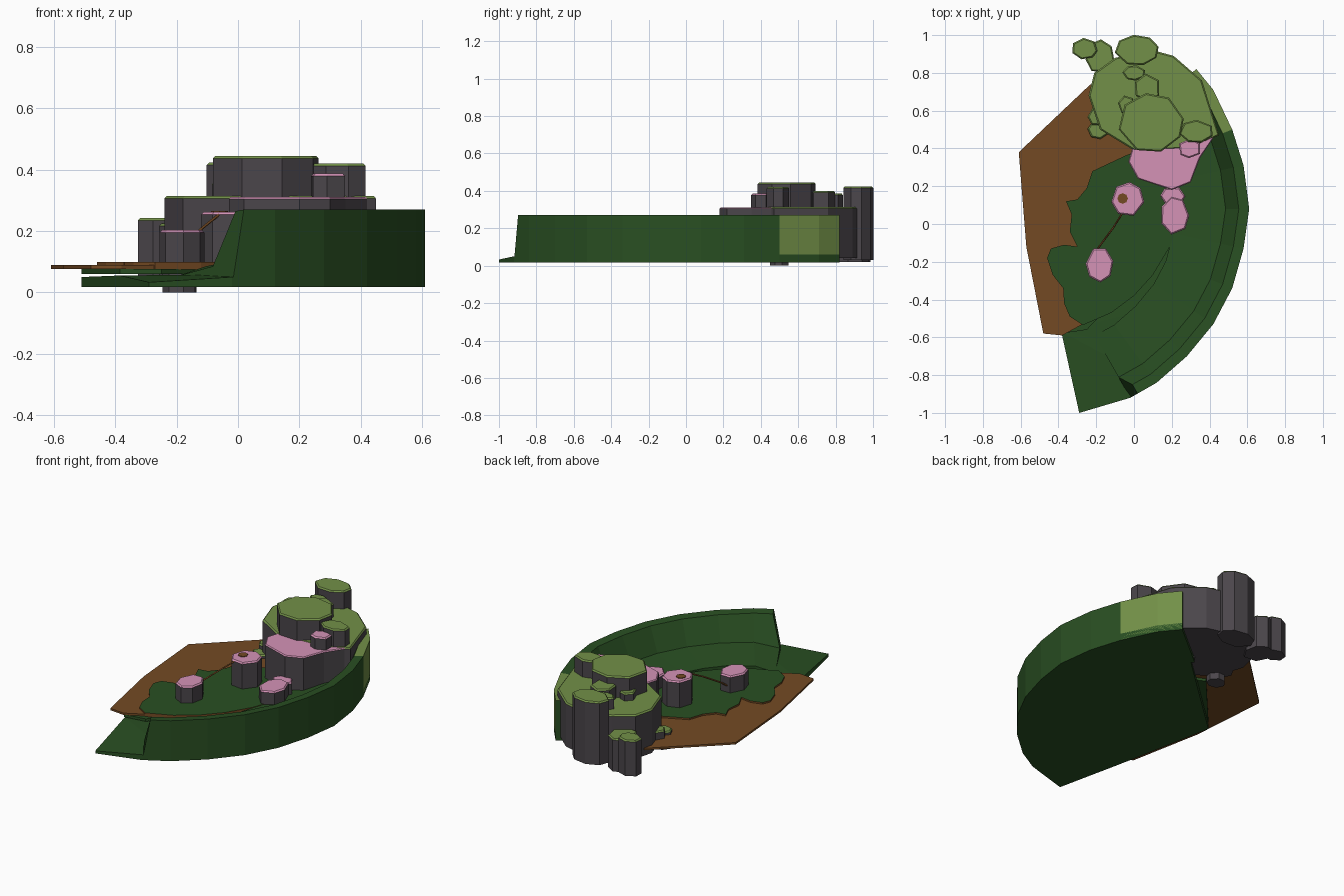
import bpy, bmesh, math, random
from mathutils import Vector

if "Cube" in bpy.data.objects:
    bpy.data.objects.remove(bpy.data.objects["Cube"])
random.seed(4)

def mat(name, col):
    m = bpy.data.materials.new(name)
    m.diffuse_color = (*col, 1)
    m.use_nodes = True
    m.node_tree.nodes["Principled BSDF"].inputs["Base Color"].default_value = m.diffuse_color
    return m

DARK = mat("dark_green", (0.022, 0.078, 0.016))
MOSS = mat("moss_green", (0.17, 0.28, 0.065))
BROWN = mat("soil_brown", (0.175, 0.068, 0.017))
PINK = mat("pink", (0.66, 0.29, 0.47))
ROCK = mat("rock_grey", (0.07, 0.061, 0.07))

def finish(name, bm, mats):
    bmesh.ops.recalc_face_normals(bm, faces=bm.faces)
    me = bpy.data.meshes.new(name)
    bm.to_mesh(me)
    bm.free()
    for m in mats:
        me.materials.append(m)
    ob = bpy.data.objects.new(name, me)
    bpy.context.collection.objects.link(ob)
    return ob

def prism(name, pts, z0, tops, mats, cham=0.0):
    """Vertical prism; the top (and chamfer) takes the last material."""
    if not isinstance(tops, (list, tuple)):
        tops = [tops] * len(pts)
    bm = bmesh.new()
    n = len(pts)
    c = sum((Vector(p) for p in pts), Vector((0, 0))) / n
    rings = [[bm.verts.new((x, y, z0)) for x, y in pts],
             [bm.verts.new((p[0], p[1], t - cham)) for p, t in zip(pts, tops)]]
    if cham:
        ring = []
        for p, t in zip(pts, tops):
            d = (c - Vector(p)).normalized() * cham
            ring.append(bm.verts.new((p[0] + d.x, p[1] + d.y, t)))
        rings.append(ring)
    for k in range(len(rings) - 1):
        for i in range(n):
            j = (i + 1) % n
            f = bm.faces.new((rings[k][i], rings[k][j], rings[k + 1][j], rings[k + 1][i]))
            f.material_index = (len(mats) - 1) if k == 1 else 0
    bm.faces.new(rings[0])
    f = bm.faces.new(rings[-1])
    f.material_index = len(mats) - 1
    bmesh.ops.triangulate(bm, faces=[f for f in bm.faces if len(f.verts) > 4])
    return finish(name, bm, mats)

def rock(name, cx, cy, rx, ry, z0, z1, cap, n=7):
    a0 = random.uniform(0, 1)
    pts = []
    for i in range(n):
        a = a0 + 2 * math.pi * (i + random.uniform(-.15, .15)) / n
        pts.append((cx + rx * math.cos(a) * 1.03, cy + ry * math.sin(a) * 1.03))
    return prism(name, pts, z0, z1, [ROCK, cap], 0.008)

# Curved outer edge, front to back
arc = [(-.02, -.92), (.12, -.84), (.28, -.70), (.42, -.53), (.52, -.34), (.58, -.13),
       (.61, .08), (.58, .31), (.52, .50), (.42, .71), (.33, .82)]

# Ground slab with a straight left edge, and the thin floor sheet above it
slab = [(-.29, -1)] + arc + [(-.51, .05), (-.385, -.57)]
prism("ground_slab", slab, .017, [.033, .05] + [.06] * 10 + [.05, .055], [DARK])
prism("floor_sheet", [(-.385, -.58), (-.25, -.56), (.1, -.2), (.2, .2), (-.2, .4), (-.51, .05)],
      .06, .076, [DARK])

# Raised rim wall sweeping along the arc, sloping inward to the floor
bm = bmesh.new()
secs = []
for i, p in enumerate(arc):
    t = (Vector(arc[min(i + 1, 10)]) - Vector(arc[max(i - 1, 0)])).normalized()
    nrm = Vector((-t.y, t.x))
    o = Vector(p)
    foot, floor = (.085, .05) if i == 0 else (.115, .085) if i == 1 else (.12, .096)
    sec = []
    for d, z in ((0, .017), (0, .27), (.055, .265), (.125, foot), (.38, floor), (.38, .017)):
        q = o + nrm * d
        if i == 0 and d < .1 and z > .2:
            q += t * .045
        sec.append(bm.verts.new((q.x, q.y, z)))
    secs.append(sec)
for i in range(10):
    for k in range(6):
        l = (k + 1) % 6
        f = bm.faces.new((secs[i][k], secs[i][l], secs[i + 1][l], secs[i + 1][k]))
        f.material_index = 1 if i >= 8 and k < 2 else 0
bm.faces.new(secs[0])
bm.faces.new(secs[-1])
finish("rim_wall", bm, [DARK, MOSS])

# Soil plate and the wavy grass patch on it
prism("soil_plate", [(-.38, -.59), (-.27, -.53), (0, -.1), (.1, .4), (0, .6), (-.23, .74),
                     (-.61, .38), (-.57, -.12), (-.48, -.58)], .077, .089, [BROWN])
prism("grass_patch", [(-.27, -.535), (-.34, -.49), (-.37, -.42), (-.375, -.34), (-.43, -.27),
                      (-.46, -.18), (-.44, -.13), (-.37, -.11), (-.30, -.12), (-.34, -.04),
                      (-.33, .05), (-.36, .12), (-.30, .13), (-.25, .19), (-.22, .28),
                      (-.05, .36), (.1, .42), (.24, .3), (.25, .05), (.19, -.12), (.1, -.27),
                      (0, -.38), (-.12, -.47)], .075, .099, [BROWN, DARK])

# Main cliff blocks
prism("pink_cliff", [(-.03, .33), (.02, .24), (.2, .18), (.3, .22), (.35, .35), (.43, .47),
                     (.3, .62), (.05, .6)], .03, .311, [ROCK, PINK], .006)
prism("green_cliff", [(-.24, .68), (-.18, .5), (0, .39), (.3, .4), (.45, .47), (.36, .76),
                      (.21, .89), (.1, .92), (-.1, .88), (-.21, .8)], .04, .314,
      [ROCK, MOSS], .008)

# Stacked and surrounding rock columns
for a in [("peak_rock", .09, .535, .17, .155, .25, .445, MOSS, 8),
          ("back_column", .015, .92, .115, .08, .03, .424, MOSS, 8),
          ("outer_column", -.262, .928, .068, .056, .02, .243, MOSS, 7),
          ("side_column", -.18, .885, .075, .09, .02, .225, MOSS, 7),
          ("right_block", .33, .49, .09, .06, .25, .42, MOSS, 7),
          ("pink_block", .295, .4, .063, .05, .25, .387, PINK, 6),
          ("upper_block_a", .07, .72, .07, .075, .25, .4, MOSS, 6),
          ("upper_block_b", 0, .80, .06, .04, .25, .385, MOSS, 7),
          ("upper_block_c", -.04, .63, .045, .05, .25, .36, MOSS, 6),
          ("low_stone_a", -.19, .50, .055, .05, 0, .11, MOSS, 7),
          ("low_stone_b", -.20, .57, .045, .05, .04, .14, MOSS, 6),
          ("middle_pillar", -.033, .13, .086, .09, .06, .262, PINK, 7),
          ("front_pillar", -.182, -.215, .072, .092, .06, .203, PINK, 7),
          ("right_stone_a", .215, .045, .075, .1, .06, .18, PINK, 7),
          ("right_stone_b", .205, .145, .065, .055, .06, .175, PINK, 6)]:
    rock(*a)

# Brown spot on the pillar and the root linking both pillars
spot = [(-.06 + .028 * math.cos(i * math.pi / 4), .135 + .028 * math.sin(i * math.pi / 4)) for i in range(8)]
prism("pillar_spot", spot, .25, .266, [BROWN])
cu = bpy.data.curves.new("root", 'CURVE')
cu.dimensions = '3D'
cu.bevel_depth = .005
cu.bevel_resolution = 0
sp = cu.splines.new('POLY')
path = [(-.22, -.17, .11), (-.17, -.1, .165), (-.11, -.02, .215), (-.06, .06, .255)]
sp.points.add(len(path) - 1)
for pt, c in zip(sp.points, path):
    pt.co = (*c, 1)
cu.materials.append(BROWN)
bpy.context.collection.objects.link(bpy.data.objects.new("root", cu))
